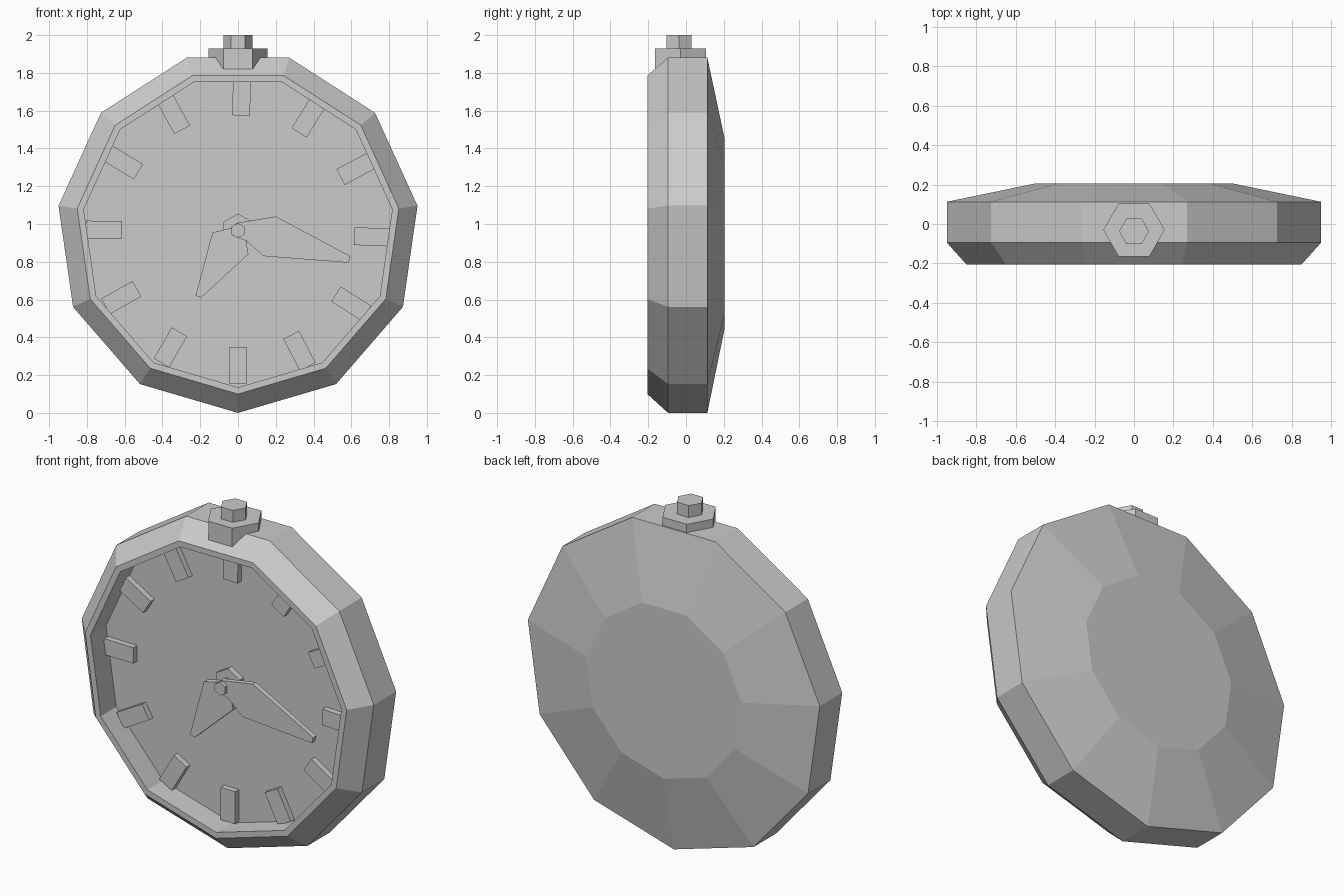
import bpy, bmesh
from math import sin, cos, pi, radians

if "Cube" in bpy.data.objects:
    bpy.data.objects.remove(bpy.data.objects["Cube"])

CZ = 0.96  # height of the dial centre


def make_object(name, bm):
    bmesh.ops.recalc_face_normals(bm, faces=bm.faces)
    mesh = bpy.data.meshes.new(name)
    bm.to_mesh(mesh)
    bm.free()
    ob = bpy.data.objects.new(name, mesh)
    bpy.context.collection.objects.link(ob)
    return ob


def plate(name, outline, y_front, y_back):
    """Extrude an (x, z) outline along y."""
    bm = bmesh.new()
    face = bm.faces.new([bm.verts.new((x, y_front, z)) for x, z in outline])
    out = bmesh.ops.extrude_face_region(bm, geom=[face], use_keep_orig=True)
    verts = [g for g in out["geom"] if isinstance(g, bmesh.types.BMVert)]
    bmesh.ops.translate(bm, verts=verts, vec=(0, y_back - y_front, 0))
    return make_object(name, bm)


def polygon(n, r, cz, start):
    return [(r * cos(start + 2 * pi * i / n), cz + r * sin(start + 2 * pi * i / n))
            for i in range(n)]


def hex_prism(name, r, y, z0, z1):
    bpy.ops.mesh.primitive_cylinder_add(vertices=6, radius=r, depth=z1 - z0,
                                        location=(0, y, (z0 + z1) / 2),
                                        rotation=(0, 0, pi / 2))
    bpy.context.object.name = name


# Case: eleven-sided rings from back plate round to the recessed dial
profile = [(0.51, 0.205), (0.96, 0.113), (0.96, -0.095),
           (0.86, -0.205), (0.825, -0.205), (0.825, -0.06)]
bm = bmesh.new()
rings = [[bm.verts.new((x, y, z)) for x, z in polygon(11, r, CZ, -pi / 2)]
         for r, y in profile]
for a, b in zip(rings, rings[1:]):
    for i in range(11):
        j = (i + 1) % 11
        bm.faces.new((a[i], a[j], b[j], b[i]))
bm.faces.new(rings[0])
bm.faces.new(rings[-1])
make_object("case", bm)

# Hour markers: small bars set around the dial
for k in range(12):
    t = radians(180 + 30.25 * k)
    radial, side = (sin(t), cos(t)), (cos(t), -sin(t))
    corners = [(r * radial[0] + s * side[0], CZ + r * radial[1] + s * side[1])
               for r, s in ((0.615, -0.047), (0.615, 0.047), (0.805, 0.047), (0.805, -0.047))]
    plate(f"hour_marker_{k + 1}", corners, -0.095, -0.055)

# Hub, hands and centre pin
plate("hub", polygon(6, 0.09, 0.965, pi / 2), -0.095, -0.055)
plate("hour_hand", [(-0.225, 0.62), (-0.195, 0.61), (0.055, 0.84), (0.04, 0.93),
                    (-0.01, 0.985), (-0.135, 0.955)], -0.125, -0.09)
plate("minute_hand", [(-0.01, 1.005), (0.20, 1.04), (0.595, 0.83), (0.585, 0.795),
                      (0.135, 0.83), (0.045, 0.91), (-0.03, 0.94)], -0.15, -0.12)
plate("centre_pin", polygon(6, 0.04, 0.965, pi / 2), -0.168, -0.06)

# Winding crown: wide collar and small knob
hex_prism("crown_collar", 0.156, -0.03, 1.80, 1.93)
hex_prism("crown_knob", 0.076, -0.037, 1.90, 2.0)
# Primitive hexagons start with a vertex on y; turned so the points lie on x
